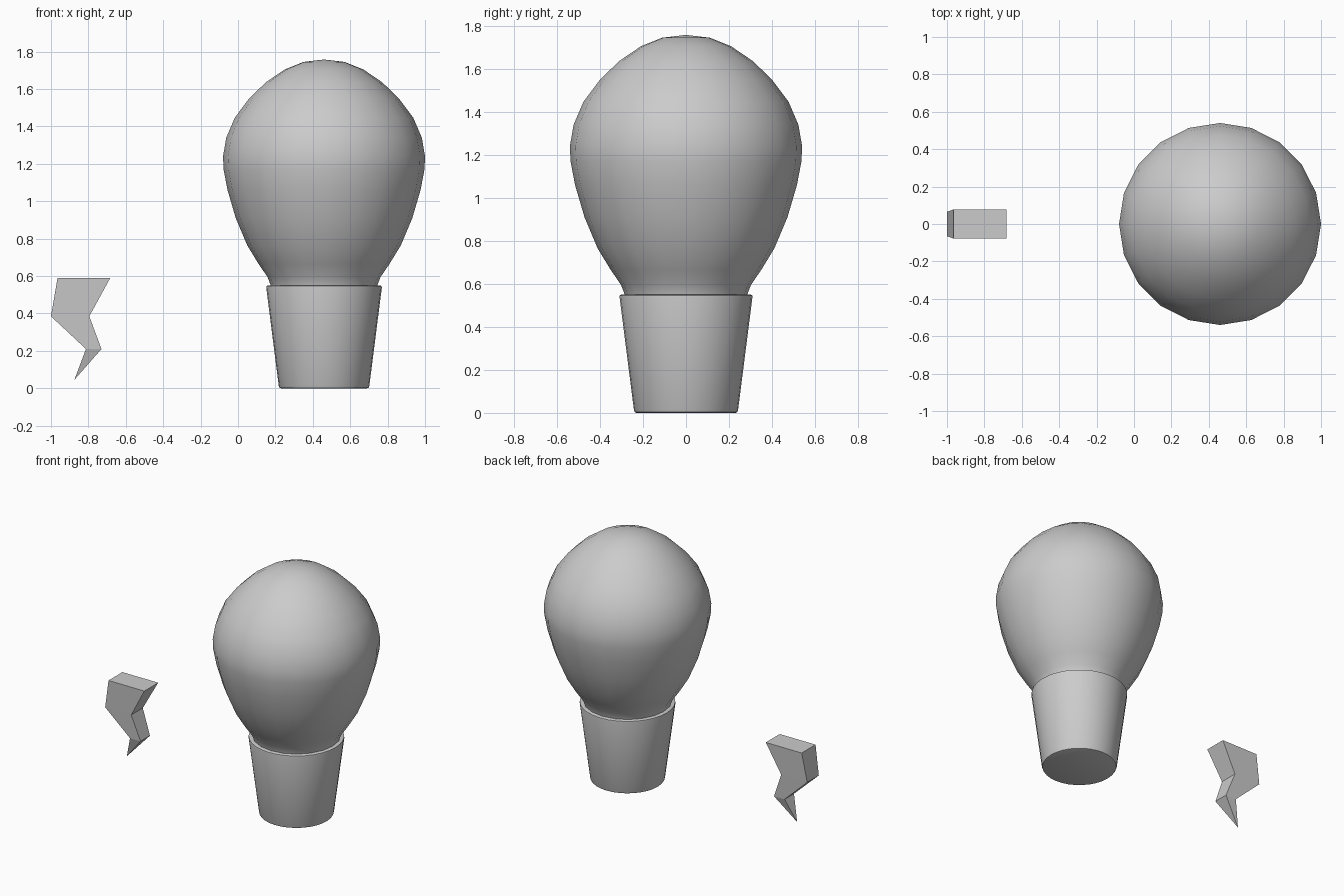
import bpy
import bmesh
from math import cos, sin, pi, radians

if "Cube" in bpy.data.objects:
    bpy.data.objects.remove(bpy.data.objects["Cube"])

BULB_X = 0.46


def finish(name, bm, smooth=None):
    bmesh.ops.recalc_face_normals(bm, faces=bm.faces)
    mesh = bpy.data.meshes.new(name)
    bm.to_mesh(mesh)
    bm.free()
    obj = bpy.data.objects.new(name, mesh)
    bpy.context.collection.objects.link(obj)
    if smooth:
        bpy.ops.object.select_all(action='DESELECT')
        obj.select_set(True)
        bpy.context.view_layer.objects.active = obj
        bpy.ops.object.shade_smooth_by_angle(angle=radians(smooth))
    return obj


def lathe(name, profile, sides, smooth, x):
    """Revolve (radius, z) points from bottom to top; ends are capped."""
    bm = bmesh.new()
    rings = [[bm.verts.new((r * cos(2 * pi * i / sides), r * sin(2 * pi * i / sides), z))
              for i in range(sides)] for r, z in profile]
    for a, b in zip(rings, rings[1:]):
        for i in range(sides):
            j = (i + 1) % sides
            bm.faces.new((a[i], a[j], b[j], b[i]))
    bm.faces.new(rings[0][::-1])
    bm.faces.new(rings[-1])
    bmesh.ops.remove_doubles(bm, verts=bm.verts, dist=0.0001)
    obj = finish(name, bm, smooth)
    obj.location.x = x
    return obj


# Tapered cap with softened rims
lathe("bulb_base", [(0.23, 0), (0.238, 0.003), (0.242, 0.012), (0.309, 0.538),
                    (0.308, 0.547), (0.30, 0.55)], 32, 40, BULB_X)

# Rounded glass, neck sunk into the cap
lathe("glass_bulb", [(0.275, 0.50), (0.285, 0.55), (0.302, 0.595), (0.35, 0.665),
                     (0.411, 0.765), (0.472, 0.91), (0.516, 1.06), (0.537, 1.17),
                     (0.54, 1.24), (0.523, 1.34), (0.477, 1.447), (0.40, 1.55),
                     (0.31, 1.637), (0.21, 1.705), (0.11, 1.745), (0.00001, 1.758)],
      20, 60, BULB_X)

# Lightning bolt: stacked sections (left x, right x, half depth, z), thinning to a tip
bolt = [(-0.965, -0.683, 0.078, 0.59), (-1.0, -0.795, 0.065, 0.385),
        (-0.813, -0.73, 0.053, 0.21)]
bm = bmesh.new()
loops = [[bm.verts.new(p) for p in ((l, -d, z), (r, -d, z), (r, d, z), (l, d, z))]
         for l, r, d, z in bolt]
for a, b in zip(loops, loops[1:]):
    for i in range(4):
        j = (i + 1) % 4
        bm.faces.new((a[i], a[j], b[j], b[i]))
tip = bm.verts.new((-0.875, 0, 0.045))
for i in range(4):
    bm.faces.new((loops[-1][i], loops[-1][(i + 1) % 4], tip))
bm.faces.new(loops[0])
finish("lightning_bolt", bm)
